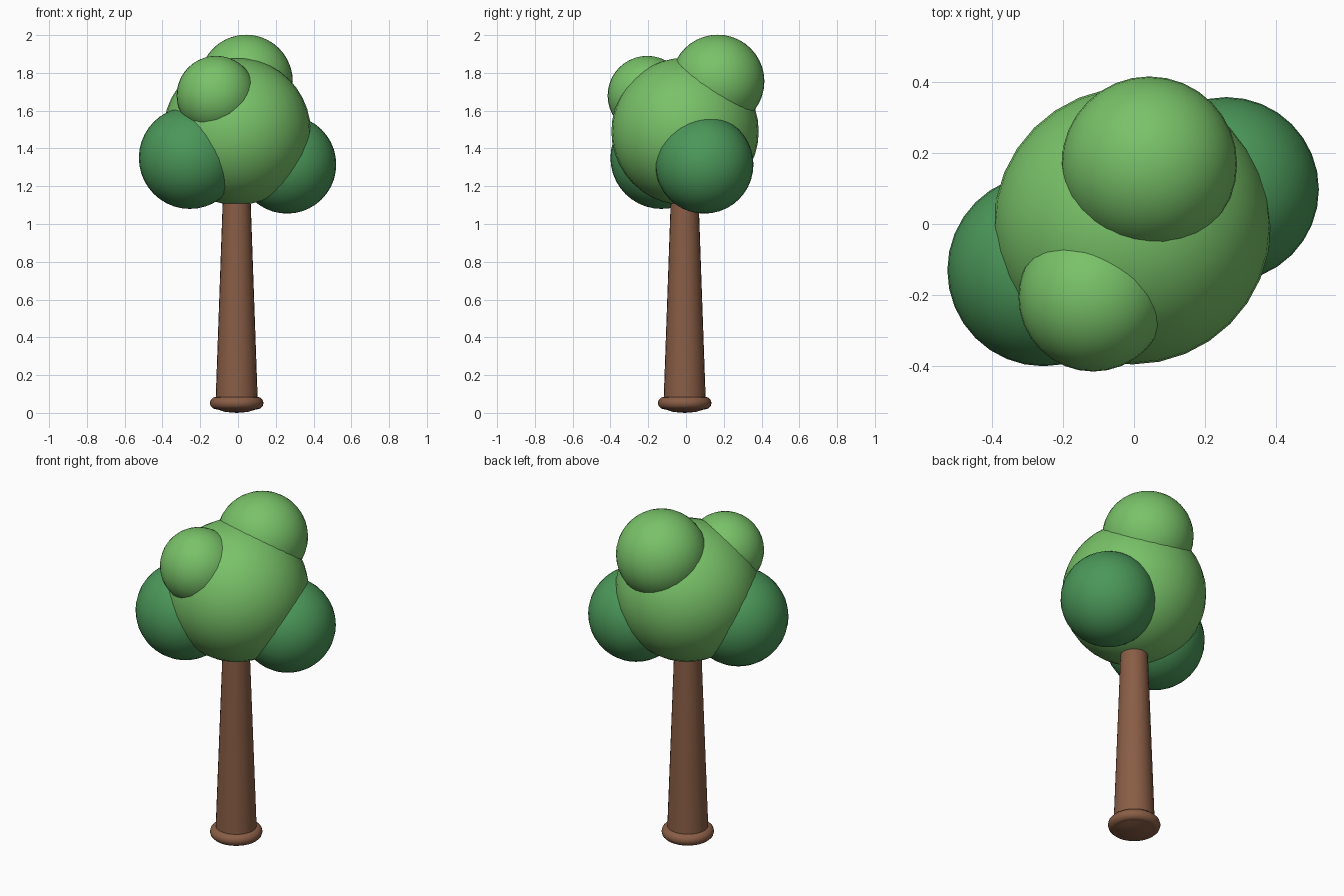
import bpy, bmesh, math

if "Cube" in bpy.data.objects:
    bpy.data.objects.remove(bpy.data.objects["Cube"])


def material(name, rgb):
    m = bpy.data.materials.new(name)
    m.diffuse_color = (*rgb, 1.0)
    m.use_nodes = True
    m.node_tree.nodes["Principled BSDF"].inputs["Base Color"].default_value = m.diffuse_color
    return m


LEAF = material("light green", (0.19, 0.54, 0.14))
DARK_LEAF = material("dark green", (0.07, 0.31, 0.10))
BARK = material("brown", (0.25, 0.11, 0.06))
AXIS = -0.007  # trunk centre line in x and y


def finish(name, mat, angle=180):
    obj = bpy.context.object
    obj.name = name
    obj.data.materials.append(mat)
    bpy.ops.object.shade_smooth_by_angle(angle=math.radians(angle))
    return obj


def puff(name, centre, radius, mat):
    bpy.ops.mesh.primitive_uv_sphere_add(segments=32, ring_count=20,
                                         radius=radius, location=centre)
    finish(name, mat)


def lathe(name, profile, mat, segments=24):
    """Revolve (radius, z) points around the trunk axis."""
    bm = bmesh.new()
    verts = [bm.verts.new((r, 0, z)) for r, z in profile]
    edges = [bm.edges.new(pair) for pair in zip(verts, verts[1:])]
    bmesh.ops.spin(bm, geom=verts + edges, cent=(0, 0, 0), axis=(0, 0, 1),
                   angle=2 * math.pi, steps=segments)
    bmesh.ops.remove_doubles(bm, verts=bm.verts, dist=1e-4)
    bmesh.ops.recalc_face_normals(bm, faces=bm.faces)
    mesh = bpy.data.meshes.new(name)
    bm.to_mesh(mesh)
    bm.free()
    obj = bpy.data.objects.new(name, mesh)
    obj.location = (AXIS, AXIS, 0)
    bpy.context.collection.objects.link(obj)
    bpy.ops.object.select_all(action='DESELECT')
    bpy.context.view_layer.objects.active = obj
    obj.select_set(True)
    finish(name, mat, 40)


# Tapered trunk with a shallow rounded underside
lathe("trunk", [(0, 0.0), (0.06, 0.005), (0.113, 0.022),
                (0.074, 1.12), (0, 1.12)], BARK)

# Rounded collar around the foot of the trunk
bpy.ops.mesh.primitive_torus_add(major_radius=0.109, minor_radius=0.033,
                                 major_segments=32, minor_segments=12,
                                 location=(AXIS, AXIS, 0.052))
finish("base_ring", BARK)

# Leafy crown
puff("main_crown", (-0.005, -0.005, 1.49), 0.39, LEAF)
puff("top_puff", (0.043, 0.168, 1.755), 0.247, LEAF)
puff("front_puff", (-0.115, -0.205, 1.68), 0.21, LEAF)
puff("left_puff", (-0.255, -0.13, 1.35), 0.27, DARK_LEAF)
puff("right_puff", (0.26, 0.097, 1.315), 0.26, DARK_LEAF)
